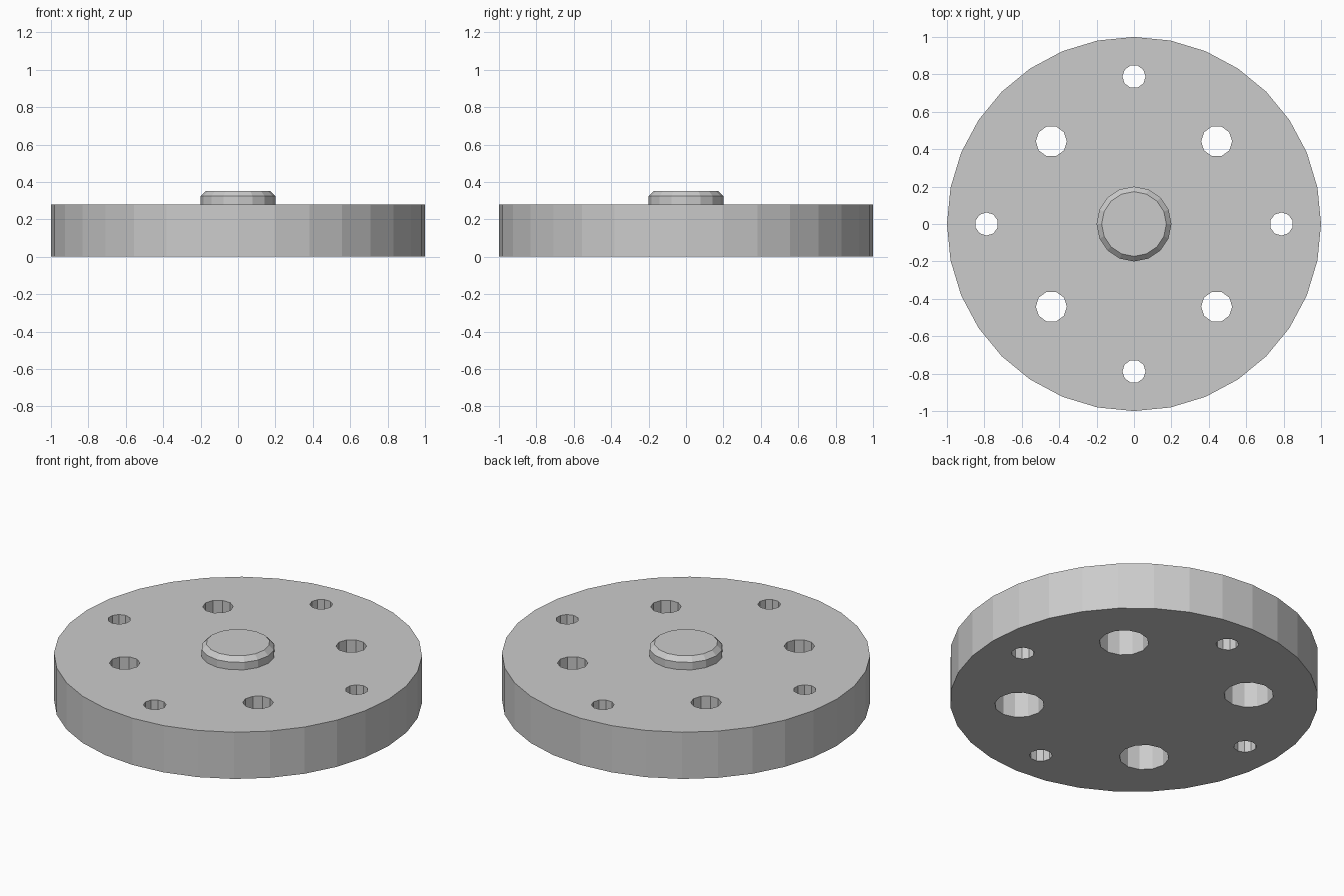
import bpy
from math import cos, sin, pi

if "Cube" in bpy.data.objects:
    bpy.data.objects.remove(bpy.data.objects["Cube"])


def cylinder(name, sides, radius, z0, z1, x=0, y=0, turn=0):
    bpy.ops.mesh.primitive_cylinder_add(vertices=sides, radius=radius, depth=z1 - z0,
                                        location=(x, y, (z0 + z1) / 2), rotation=(0, 0, turn))
    ob = bpy.context.object
    ob.name = name
    return ob


def cut(target, cutter):
    mod = target.modifiers.new("cut", 'BOOLEAN')
    mod.operation = 'DIFFERENCE'
    mod.solver = 'EXACT'
    mod.object = cutter
    bpy.context.view_layer.objects.active = target
    bpy.ops.object.modifier_apply(modifier=mod.name)
    bpy.data.objects.remove(cutter)


# Round plate
plate = cylinder("plate", 32, 1.0, 0, 0.28)

# Four counterbored bolt holes and four plain pin holes
for i in range(4):
    a = pi / 4 + i * pi / 2
    x, y = 0.625 * cos(a), 0.625 * sin(a)
    cut(plate, cylinder("bolt_hole", 10, 0.083, -0.1, 0.4, x, y, pi / 10))
    cut(plate, cylinder("bolt_counterbore", 12, 0.135, -0.1, 0.18, x, y))
    b = i * pi / 2
    cut(plate, cylinder("pin_hole", 10, 0.062, -0.1, 0.4, 0.788 * cos(b), 0.788 * sin(b), b))

# Central boss with a chamfered rim
boss = cylinder("boss", 16, 0.2, 0.27, 0.325)
bpy.ops.mesh.primitive_cone_add(vertices=16, radius1=0.2, radius2=0.173, depth=0.027,
                                location=(0, 0, 0.3385))
bpy.context.object.name = "boss_chamfer"
for ob in (boss, bpy.context.object):
    # remove the hidden caps where the two sections meet
    import bmesh
    bm = bmesh.new()
    bm.from_mesh(ob.data)
    top = ob is boss
    hidden = [f for f in bm.faces if (f.normal.z > 0.9 if top else f.normal.z < -0.9)]
    if top:
        hidden += [f for f in bm.faces if f.normal.z < -0.9]
    bmesh.ops.delete(bm, geom=hidden, context='FACES')
    bm.to_mesh(ob.data)
    bm.free()
